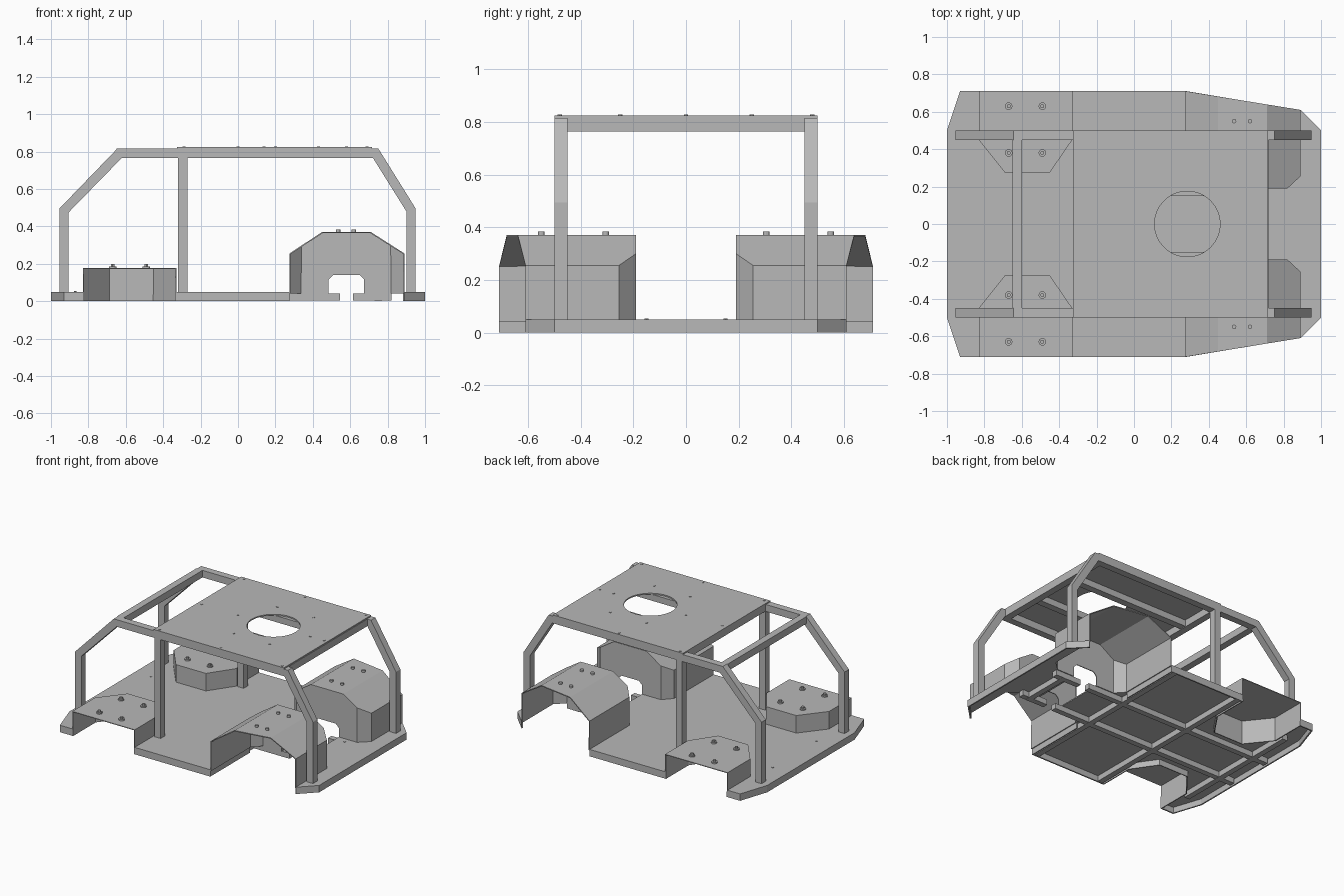
import bpy, bmesh
from math import pi
from mathutils import Vector

cube = bpy.data.objects.get("Cube")
if cube:
    bpy.data.objects.remove(cube, do_unlink=True)

steel = bpy.data.materials.new("bare_steel_grey")
steel.use_nodes = True
GREY = (0.48, 0.48, 0.48, 1)
steel.diffuse_color = GREY
steel.node_tree.nodes["Principled BSDF"].inputs["Base Color"].default_value = GREY


def finish(name, bm):
    bmesh.ops.recalc_face_normals(bm, faces=bm.faces)
    mesh = bpy.data.meshes.new(name)
    bm.to_mesh(mesh)
    bm.free()
    mesh.materials.append(steel)
    ob = bpy.data.objects.new(name, mesh)
    bpy.context.scene.collection.objects.link(ob)
    return ob


def prism_bm(pts, lo, hi, axis="z"):
    """Closed prism: profile in xy (axis z) or in xz (axis y)."""
    bm = bmesh.new()
    place = (lambda p: (p[0], p[1], lo)) if axis == "z" else (lambda p: (p[0], lo, p[1]))
    face = bm.faces.new([bm.verts.new(place(p)) for p in pts])
    out = bmesh.ops.extrude_face_region(bm, geom=[face])
    step = Vector((0, 0, hi - lo)) if axis == "z" else Vector((0, hi - lo, 0))
    bmesh.ops.translate(bm, vec=step, verts=[v for v in out["geom"] if isinstance(v, bmesh.types.BMVert)])
    bmesh.ops.recalc_face_normals(bm, faces=bm.faces)
    return bm


def prism(name, pts, lo, hi, axis="z"):
    return finish(name, prism_bm(pts, lo, hi, axis))


def box(name, x0, x1, y0, y1, z0, z1):
    return prism(name, [(x0, y0), (x1, y0), (x1, y1), (x0, y1)], z0, z1)


def disc(name, x, y, r, z0, z1, sides=12):
    bm = bmesh.new()
    bmesh.ops.create_cone(bm, cap_ends=True, segments=sides, radius1=r, radius2=r, depth=z1 - z0)
    bmesh.ops.translate(bm, vec=(x, y, (z0 + z1) / 2), verts=bm.verts)
    return finish(name, bm)


def cut(ob, cutters):
    """Apply the modifiers and cuts, then drop the cutters."""
    for c in cutters:
        c.hide_render = True
        mod = ob.modifiers.new("cut", "BOOLEAN")
        mod.operation, mod.solver, mod.object = "DIFFERENCE", "EXACT", c
    bpy.context.view_layer.update()
    baked = bpy.data.meshes.new_from_object(ob.evaluated_get(bpy.context.evaluated_depsgraph_get()))
    ob.modifiers.clear()
    ob.data = baked
    for c in cutters:
        bpy.data.objects.remove(c, do_unlink=True)


def flip(pts, s):
    return [(x, y * s) for x, y in pts]


def skirt(name, a, b, t=0.01):
    """Thin vertical lip under a floor edge, thickened towards the middle."""
    a, b = Vector(a), Vector(b)
    n = Vector((a.y - b.y, b.x - a.x)).normalized() * t
    if n.dot(a + b) > 0:
        n = -n
    prism(name, [a, b, b + n, a + n], 0, 0.045)


def arch(name, footprint, z0, height, slopes):
    """Sheet-metal wheel housing, open below and on the outer side."""
    side = 1 if footprint[0][1] > 0 else -1
    bm = prism_bm(footprint, z0, height)
    for co, no in slopes:
        geom = bm.verts[:] + bm.edges[:] + bm.faces[:]
        bmesh.ops.bisect_plane(bm, geom=geom, plane_co=co, plane_no=no, clear_outer=True)
        bmesh.ops.holes_fill(bm, edges=[e for e in bm.edges if e.is_boundary])
    bmesh.ops.recalc_face_normals(bm, faces=bm.faces)
    bm.normal_update()
    gone = [f for f in bm.faces if f.normal.z < -0.9 or f.normal.y * side > 0.8]
    bmesh.ops.delete(bm, geom=gone, context="FACES")
    mesh = bpy.data.meshes.new(name)
    bm.to_mesh(mesh)
    bm.free()
    mesh.materials.append(steel)
    ob = bpy.data.objects.new(name, mesh)
    bpy.context.scene.collection.objects.link(ob)
    mod = ob.modifiers.new("sheet", "SOLIDIFY")
    mod.thickness, mod.offset = 0.007, -1
    return ob


FLOOR, ROOF = 0.05, 0.825
tall_inner = [(0.275, 0.255), (0.335, 0.19), (0.82, 0.19), (0.89, 0.255)]
low_inner = [(-0.83, 0.45), (-0.69, 0.275), (-0.45, 0.275), (-0.33, 0.45)]
edge = [(-1, 0.5), (-0.93, 0.71), (0.28, 0.71), (0.89, 0.61), (1, 0.5)]

# Floor sheet with wheel openings and axle slot
floor = prism("floor_plate", edge + flip(edge, -1)[::-1], FLOOR - 0.008, FLOOR)
openings = [box("slot_cutter", 0.485, 0.675, -0.2, 0.2, 0, 0.1)]
for s in (-1, 1):
    for inner in (tall_inner, low_inner):
        pts = [(inner[0][0], 0.8)] + inner + [(inner[-1][0], 0.8)]
        openings.append(prism("wheel_cutter", flip(pts, s), 0, 0.1))
cut(floor, openings)

# Wheel housings
for s, side in ((-1, "right"), (1, "left")):
    low = [(-0.83, 0.71)] + low_inner + [(-0.33, 0.71)]
    cut(arch("rear_wheel_housing_" + side, flip(low, s), 0, 0.177, []), [])

    tall = [(0.275, 0.71)] + tall_inner + [(0.89, 0.61)]
    slopes = [((0.275, 0, 0.255), (-0.115, 0, 0.175)), ((0.89, 0, 0.255), (0.115, 0, 0.18))]
    housing = arch("front_wheel_housing_" + side, flip(tall, s), FLOOR - 0.008, 0.37, slopes)
    window = [(0.485, 0), (0.485, 0.115), (0.51, 0.14), (0.65, 0.14), (0.675, 0.115), (0.675, 0)]
    ends = sorted((0.1 * s, 0.25 * s))
    cut(housing, [prism("axle_cutter", window, ends[0], ends[1], "y")])
    ends = sorted((0.255 * s, 0.705 * s))
    box("housing_back_wall_" + side, 0.268, 0.275, ends[0], ends[1], 0, FLOOR)

    # Housing bolts
    for x in (-0.67, -0.49):
        for y in (0.38, 0.63):
            disc("rear_washer", x, y * s, 0.02, 0.175, 0.186, 16)
            disc("rear_bolt", x, y * s, 0.011, 0.18, 0.198, 6)
    for x in (0.535, 0.62):
        for y in (0.305, 0.55):
            disc("front_bolt", x, y * s, 0.012, 0.365, 0.384)

    # Floor edge skirts
    for a, b in (((-1, 0.5), (-0.93, 0.71)), ((-0.93, 0.71), (-0.83, 0.71)),
                 ((-0.33, 0.71), (0.275, 0.71)), ((0.89, 0.61), (1, 0.5))):
        skirt("edge_skirt_" + side, (a[0], a[1] * s), (b[0], b[1] * s))
    skirt("end_skirt_" + ("front" if s > 0 else "rear"), (s, -0.5), (s, 0.5))

    # Long underfloor tubes, interrupted at the axle slot
    ends = sorted((0.15 * s, 0.19 * s))
    for x0, x1 in ((-0.98, 0.545), (0.615, 0.82)):
        box("floor_rail_" + side, x0, x1, ends[0], ends[1], 0.003, FLOOR - 0.008)

    # Side hoop of the cage, its post and inner roof rail
    hoop = [(-0.955, 0.045), (-0.955, 0.495), (-0.645, 0.816), (0.75, 0.816), (0.95, 0.495),
            (0.95, 0.045), (0.9, 0.045), (0.9, 0.48), (0.722, 0.765), (-0.622, 0.765),
            (-0.905, 0.475), (-0.905, 0.045)]
    ends = sorted((0.45 * s, 0.5 * s))
    prism("cage_hoop_" + side, hoop, ends[0], ends[1], "y")
    box("middle_post_" + side, -0.32, -0.27, ends[0], ends[1], 0.045, 0.77)
    ends = sorted((0.15 * s, 0.2 * s))
    box("roof_rail_" + side, -0.27, 0.67, ends[0], ends[1], 0.77, 0.816)

# Underfloor cross tubes
for x, half in ((-0.87, 0.5), (-0.3, 0.7), (0.24, 0.7), (0.75, 0.19)):
    box("floor_cross_tube", x - 0.02, x + 0.02, -half, half, 0.002, FLOOR - 0.008)

# Roof cross tubes
for x in (-0.625, -0.295, 0.695):
    box("roof_cross_tube", x - 0.025, x + 0.025, -0.45, 0.45, 0.765, 0.816)

# Roof sheet with round hatch
roof = box("roof_plate", -0.325, 0.717, -0.5, 0.5, 0.816, ROOF)
cut(roof, [disc("hatch_cutter", 0.285, 0, 0.175, 0.8, 0.9, 64)])

# Small fasteners on roof and floor
for x in (-0.29, 0.2, 0.69):
    for y in (-0.48, 0.48):
        disc("roof_rivet", x, y, 0.008, 0.82, ROOF + 0.003, 8)
for x in (0.14, 0.43):
    for y in (-0.25, 0.25):
        disc("hatch_rivet", x, y, 0.008, 0.82, ROOF + 0.003, 8)
for x in (-0.29, 0, 0.58, 0.69):
    disc("centre_rivet", x, 0, 0.008, 0.82, ROOF + 0.003, 8)
for x, y in ((0.75, 0.15), (-0.87, 0.25)):
    for s in (-1, 1):
        disc("floor_rivet", x, y * s, 0.007, 0.045, FLOOR + 0.003, 8)
